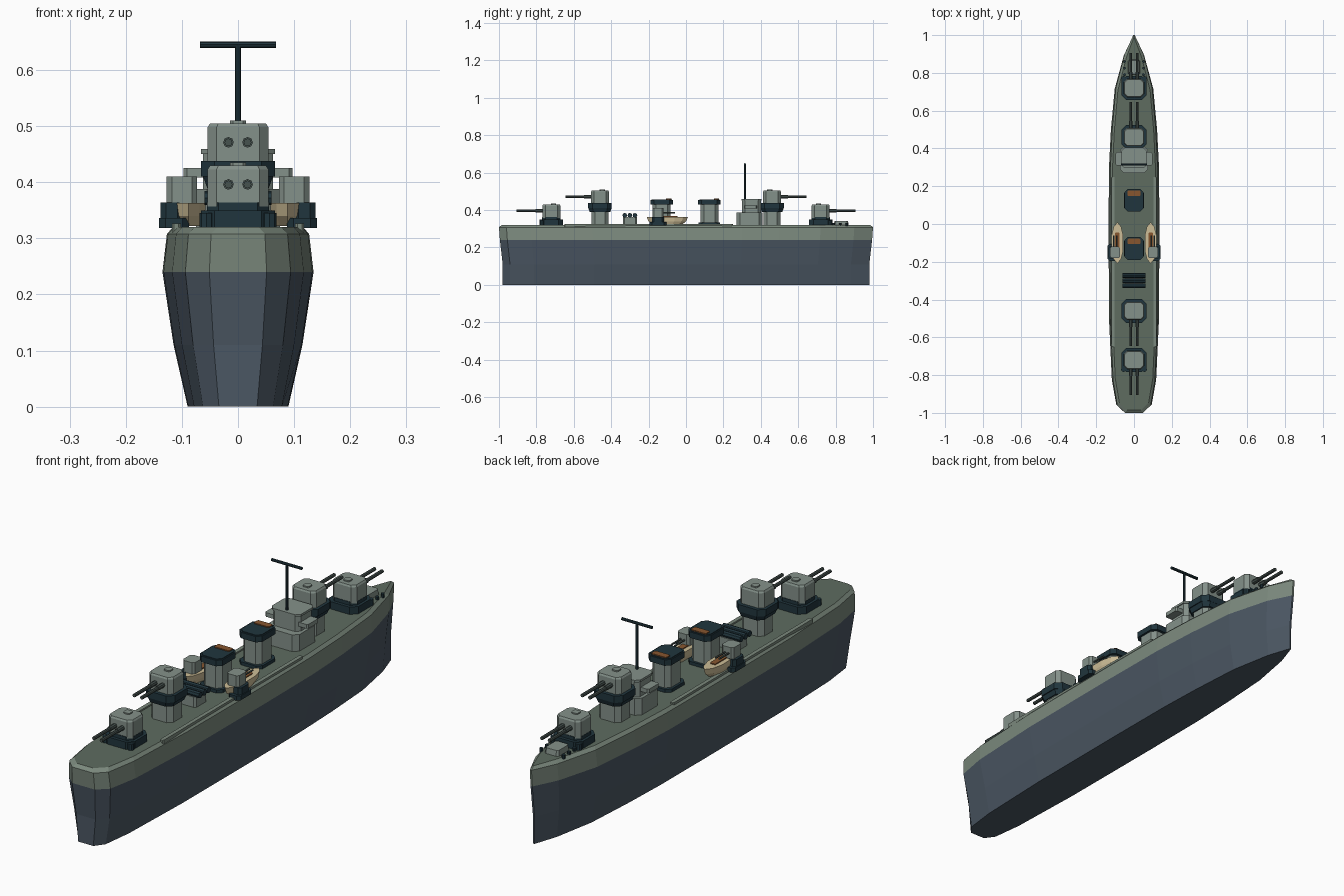
import bpy, bmesh, math
from mathutils import Matrix, Vector

if "Cube" in bpy.data.objects:
    bpy.data.objects.remove(bpy.data.objects["Cube"])


def material(name, hex_code):
    rgb = [int(hex_code[i:i + 2], 16) / 255 for i in (0, 2, 4)]
    col = [c / 12.92 if c < 0.04 else ((c + 0.055) / 1.055) ** 2.4 for c in rgb] + [1]
    m = bpy.data.materials.new(name)
    m.use_nodes = True
    m.diffuse_color = col
    m.node_tree.nodes["Principled BSDF"].inputs["Base Color"].default_value = col
    return m


LOWER = material("lower hull blue grey", "4b5763")
UPPER = material("upper hull green grey", "7b897d")
DECK = material("deck green", "5e6c60")
GREY = material("superstructure grey", "84918a")
NAVY = material("dark navy", "20353d")
STEEL = material("gun steel", "46524f")
CREAM = material("boat cream", "cdbd97")
RUST = material("rust brown", "87562f")


def finish(name, bm, *mats):
    bmesh.ops.recalc_face_normals(bm, faces=bm.faces)
    me = bpy.data.meshes.new(name)
    bm.to_mesh(me)
    bm.free()
    for m in mats:
        me.materials.append(m)
    ob = bpy.data.objects.new(name, me)
    bpy.context.collection.objects.link(ob)
    return ob


def loft(name, rings, *mats, pick=None):
    """Skin a stack of closed rings and cap both ends."""
    bm = bmesh.new()
    loops = [[bm.verts.new(p) for p in r] for r in rings]
    n = len(loops[0])
    for level, (a, b) in enumerate(zip(loops, loops[1:])):
        for i in range(n):
            f = bm.faces.new((a[i], a[(i + 1) % n], b[(i + 1) % n], b[i]))
            f.material_index = pick(level) if pick else 0
    bm.faces.new(loops[0])
    bm.faces.new(loops[-1]).material_index = pick(len(rings) - 1) if pick else 0
    return finish(name, bm, *mats)


def block(name, mat, x, y, z, hx, hy, h, cut=0.015, top=1.0):
    """Box with cut corners, standing on z; top scales the upper ring."""
    plan = [(hx, hy - cut), (hx - cut, hy), (cut - hx, hy), (-hx, hy - cut),
            (-hx, cut - hy), (cut - hx, -hy), (hx - cut, -hy), (hx, cut - hy)]
    return loft(name, [[(x + a * s, y + b * s, zz) for a, b in plan]
                       for s, zz in ((1, z), (top, z + h))], mat)


def rod(name, mat, start, end, r, sides=8):
    a, b = Vector(start), Vector(end)
    bm = bmesh.new()
    spin = (b - a).to_track_quat('Z', 'Y').to_matrix().to_4x4()
    bmesh.ops.create_cone(bm, cap_ends=True, segments=sides, radius1=r, radius2=r,
                          depth=(b - a).length, matrix=Matrix.Translation((a + b) / 2) @ spin)
    return finish(name, bm, mat)


# Hull: one half outline, mirrored, stacked at several heights
half = [(0.05, -1), (0.092, -0.96), (0.115, -0.83), (0.13, -0.5), (0.132, 0),
        (0.13, 0.3), (0.12, 0.5), (0.1, 0.72), (0.052, 0.9), (0.004, 1)]


def outline(sx, sy, z, inset=0.0):
    pts = [(max(x * sx - inset, 0.002), y * sy) for x, y in half]
    return [(x, y, z) for x, y in pts] + [(-x, y, z) for x, y in reversed(pts)]


loft("hull", [outline(0.68, 0.98, 0), outline(0.87, 0.98, 0.11), outline(1.02, 0.995, 0.24),
              outline(0.96, 1, 0.308), outline(0.96, 0.985, 0.32, 0.011),
              outline(0.96, 0.972, 0.32, 0.018)],
     LOWER, UPPER, DECK, pick=lambda i: 0 if i < 2 else (1 if i < 4 else 2))
for side, sx in (("left", 1), ("right", -1)):
    block(side + "_deck_edge_strip", UPPER, sx * 0.11, -0.2, 0.31, 0.008, 0.45, 0.016, 0.004)


# Twin gun turrets, aimed along d (+1 bow, -1 stern)
def turret(name, y, d, raised):
    base = 0.318
    if raised:
        block(name + "_pedestal", GREY, 0, y, base, 0.05, 0.045, 0.08, 0.018)
        block(name + "_ring_lower", NAVY, 0, y, 0.39, 0.055, 0.055, 0.02, 0.02, 1.13)
        block(name + "_ring", NAVY, 0, y, 0.41, 0.066, 0.063, 0.028, 0.024)
        floor = 0.432
    else:
        block(name + "_ring", NAVY, 0, y, base, 0.066, 0.063, 0.032, 0.024)
        block(name + "_ring_upper", NAVY, 0, y, 0.35, 0.055, 0.05, 0.014, 0.02)
        for sx in (-1, 1):
            rod(name + "_ring_post", NAVY, (sx * 0.056, y + d * 0.05, base),
                (sx * 0.056, y + d * 0.05, 0.345), 0.013)
        floor = 0.357
    block(name + "_house", GREY, 0, y, floor, 0.054, 0.048, 0.066, 0.016)
    block(name + "_roof", GREY, 0, y, floor + 0.066, 0.054, 0.048, 0.007, 0.016, 0.92)
    block(name + "_hatch", GREY, 0, y - d * 0.012, floor + 0.073, 0.014, 0.014, 0.005, 0.005)
    for sx in (-1, 1):
        x, z = sx * 0.017, floor + 0.039
        rod(name + "_barrel", STEEL, (x, y + d * 0.04, z), (x, y + d * 0.185, z), 0.007)
        rod(name + "_barrel_sleeve", STEEL, (x, y + d * 0.04, z), (x, y + d * 0.085, z), 0.0095)


turret("aft_turret", -0.72, -1, False)
turret("raised_aft_turret", -0.46, -1, True)
turret("raised_fore_turret", 0.46, 1, True)
turret("fore_turret", 0.72, 1, False)

# Bridge with wings and mast
block("bridge_base", GREY, 0, 0.34, 0.318, 0.075, 0.07, 0.07, 0.02)
block("bridge_wings", GREY, 0, 0.345, 0.408, 0.097, 0.035, 0.017, 0.006)
block("bridge_tower", GREY, 0, 0.35, 0.388, 0.062, 0.05, 0.062, 0.016)
block("bridge_roof", GREY, 0, 0.35, 0.45, 0.066, 0.054, 0.009, 0.016)
rod("mast", NAVY, (0, 0.315, 0.45), (0, 0.315, 0.645), 0.0055)
rod("mast_yard", NAVY, (-0.068, 0.315, 0.645), (0.068, 0.315, 0.645), 0.006)

# Funnels
for name, y in (("fore_funnel", 0.125), ("aft_funnel", -0.13)):
    block(name + "_foot", NAVY, 0, y, 0.318, 0.052, 0.058, 0.015, 0.018)
    block(name, GREY, 0, y, 0.333, 0.042, 0.048, 0.105, 0.018)
    block(name + "_cap", NAVY, 0, y, 0.43, 0.051, 0.06, 0.024, 0.018)
    block(name + "_cap_top", NAVY, 0, y, 0.454, 0.046, 0.054, 0.003, 0.016)
    block(name + "_vent", RUST, 0, y + 0.038, 0.454, 0.034, 0.014, 0.007, 0.004)

# Torpedo tubes lying across the deck
block("torpedo_stand", GREY, 0, -0.3, 0.318, 0.045, 0.038, 0.044, 0.008)
for i in range(3):
    y = -0.327 + i * 0.027
    rod("torpedo_tube", NAVY, (-0.06, y, 0.372), (0.06, y, 0.372), 0.0125)

# Lifeboats and light gun mounts on both sides
boat_plan = [(0, -0.11), (0.02, -0.085), (0.031, -0.04), (0.031, 0.04), (0.02, 0.085), (0, 0.11)]
boat_plan += [(-x, y) for x, y in reversed(boat_plan[1:-1])]
for side, sx in (("left", 1), ("right", -1)):
    cx = sx * 0.088
    loft(side + "_lifeboat", [[(cx + x * s, -0.1 + y * s, z) for x, y in boat_plan]
                              for s, z in ((0.7, 0.322), (0.92, 0.34), (1, 0.363))], CREAM)
    block(side + "_boat_seats", RUST, cx, -0.09, 0.36, 0.012, 0.045, 0.007, 0.004)
    block(side + "_gun_platform", NAVY, sx * 0.114, -0.15, 0.318, 0.027, 0.045, 0.018, 0.012)
    block(side + "_gun_pivot", NAVY, sx * 0.118, -0.15, 0.336, 0.02, 0.032, 0.028, 0.01)
    block(side + "_gun_house", GREY, sx * 0.1, -0.15, 0.362, 0.027, 0.03, 0.048, 0.009)
    for dx in (-0.008, 0.008):
        x = sx * 0.1 + dx
        rod(side + "_light_gun", STEEL, (x, -0.13, 0.385), (x, -0.06, 0.385), 0.004, 6)

# Forecastle fittings
block("anchor_winch", GREY, 0, 0.83, 0.318, 0.032, 0.04, 0.024, 0.008, 0.9)
for sx in (-1, 1):
    for i in range(3):
        rod("bollard", NAVY, (sx * 0.05, 0.79 + i * 0.035, 0.315),
            (sx * 0.05, 0.79 + i * 0.035, 0.332), 0.007)
